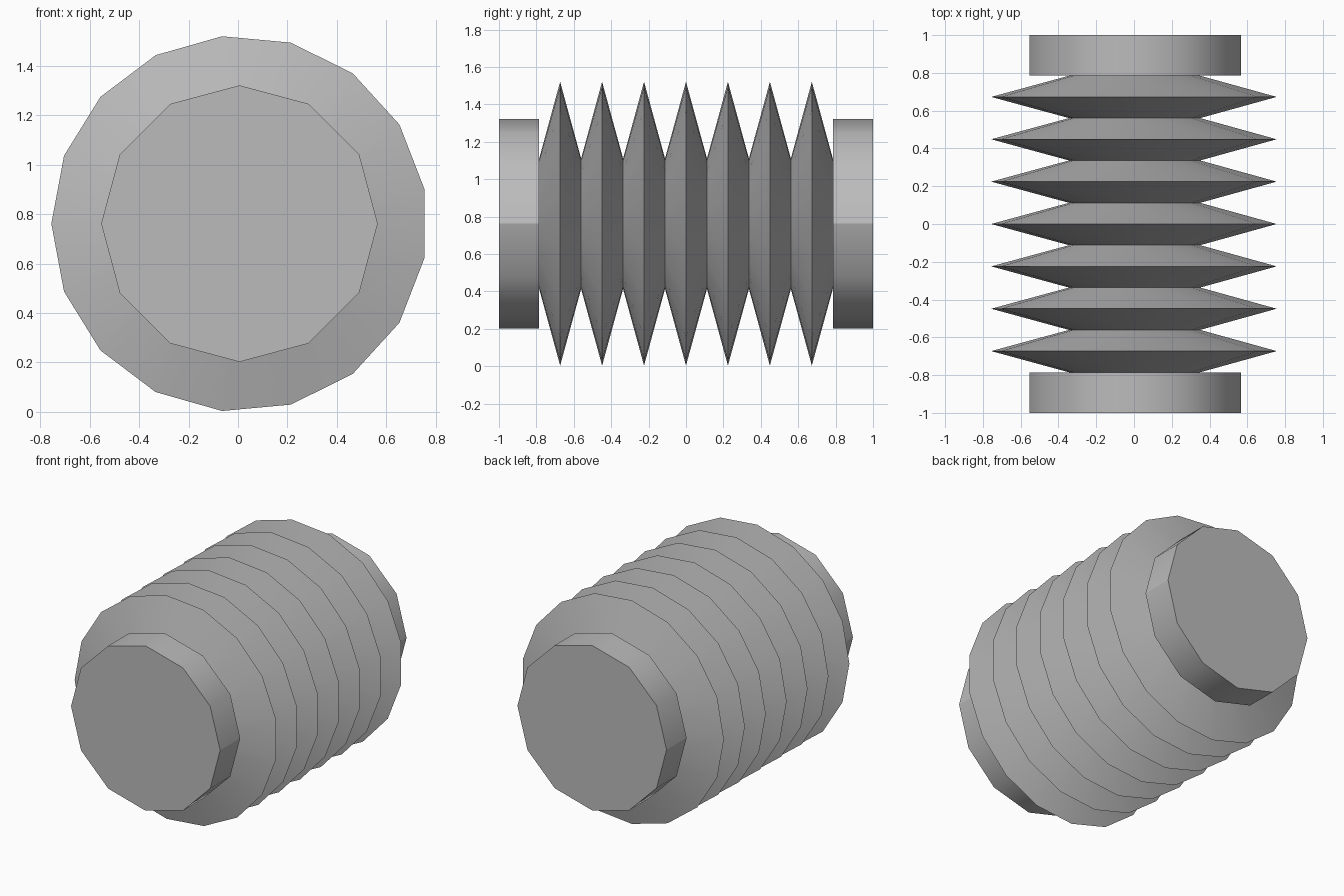
import bpy, math
from math import cos, sin, pi

old = bpy.data.objects.get("Cube")
if old:
    bpy.data.objects.remove(old, do_unlink=True)

# Single plain grey
grey = bpy.data.materials.new("plain_grey")
grey.use_nodes = True
colour = (0.5, 0.5, 0.5, 1)
grey.diffuse_color = colour
grey.node_tree.nodes["Principled BSDF"].inputs["Base Color"].default_value = colour

CENTRE = (0.006, 0, 0.762)


def lathe(name, profile, sides, start=0.0):
    """Spin (y, radius) points round the y axis and close both ends."""
    verts = [(r * cos(start + 2 * pi * i / sides), y, r * sin(start + 2 * pi * i / sides))
             for y, r in profile for i in range(sides)]
    faces = [(k * sides + i, (k + 1) * sides + i,
              (k + 1) * sides + (i + 1) % sides, k * sides + (i + 1) % sides)
             for k in range(len(profile) - 1) for i in range(sides)]
    last = (len(profile) - 1) * sides
    faces += [tuple(range(sides)), tuple(reversed(range(last, last + sides)))]
    mesh = bpy.data.meshes.new(name)
    mesh.from_pydata(verts, [], faces)
    mesh.materials.append(grey)
    mesh.validate()
    for poly in mesh.polygons:
        poly.use_smooth = len(poly.vertices) == 4
    # Rings stay crisp, lengthwise edges are smooth
    for edge in mesh.edges:
        a, b = (mesh.vertices[v].co for v in edge.vertices)
        edge.use_edge_sharp = abs(a.y - b.y) < 1e-5
    obj = bpy.data.objects.new(name, mesh)
    obj.location = CENTRE
    bpy.context.collection.objects.link(obj)
    return obj


# Pleated bellows: alternating valleys and peaks
PLEATS, HALF = 7, 0.785
step = HALF / PLEATS
pleats = [(-HALF + k * step, 0.762 if k % 2 else 0.35) for k in range(2 * PLEATS + 1)]
lathe("bellows", pleats, 17, pi)

# End caps, with a crease along each side
for name, y0, y1 in (("front_cap", -1, -HALF), ("back_cap", HALF, 1)):
    cap = lathe(name, [(y0, 0.56), (y1, 0.56)], 12)
    mesh = cap.data
    for edge in mesh.edges:
        if all(abs(mesh.vertices[v].co.z) < 1e-4 for v in edge.vertices):
            edge.use_edge_sharp = True
